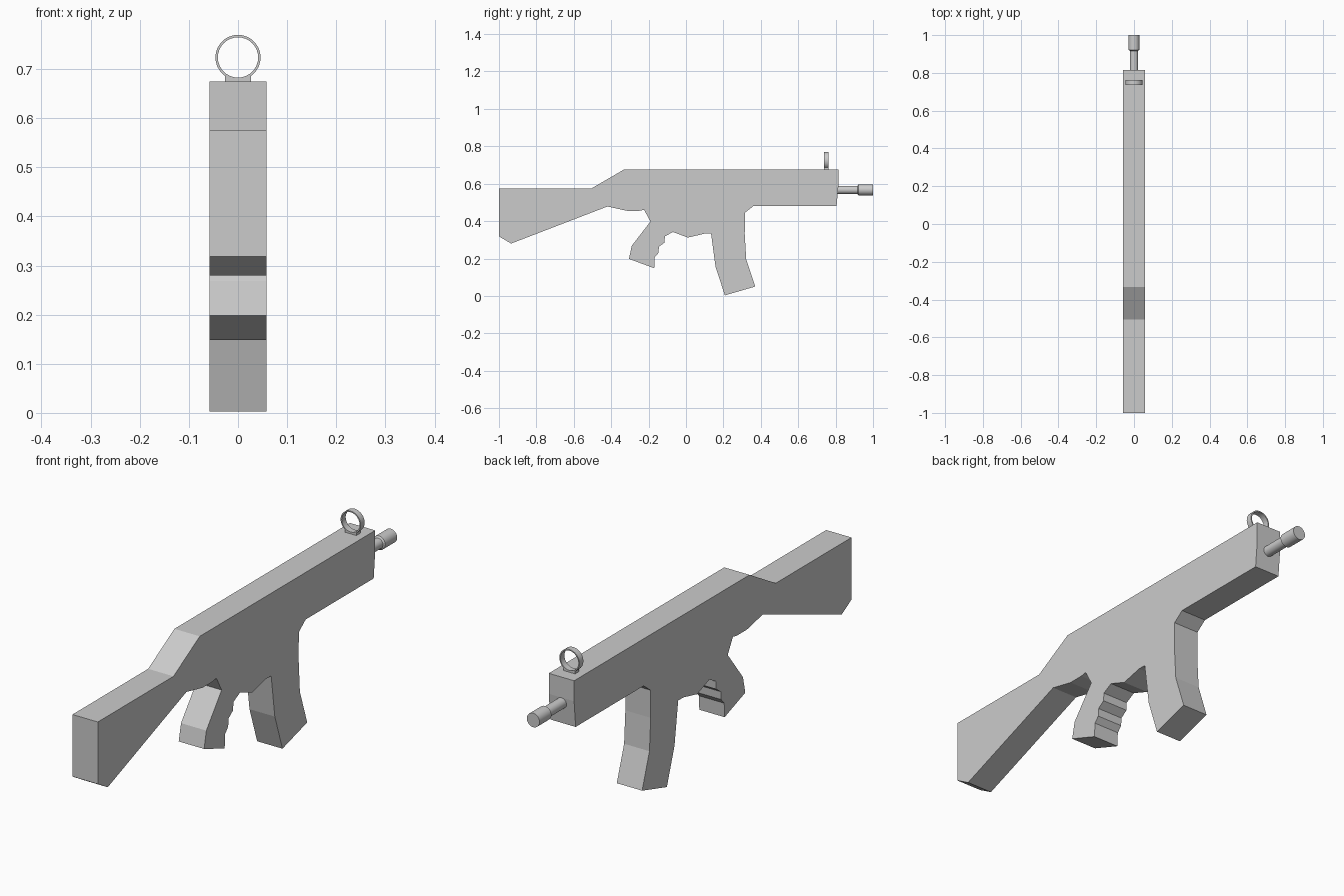
import bpy
import bmesh
import math
from mathutils import Matrix, Vector

if "Cube" in bpy.data.objects:
    bpy.data.objects.remove(bpy.data.objects["Cube"])


def make_object(name, bm):
    bmesh.ops.recalc_face_normals(bm, faces=bm.faces)
    mesh = bpy.data.meshes.new(name)
    bm.to_mesh(mesh)
    bm.free()
    obj = bpy.data.objects.new(name, mesh)
    bpy.context.collection.objects.link(obj)
    return obj


def extrude_profile(name, points, offset):
    """Close a 3D outline into a face and sweep it along offset."""
    bm = bmesh.new()
    face = bm.faces.new([bm.verts.new(p) for p in points])
    swept = bmesh.ops.extrude_face_region(bm, geom=[face], use_keep_orig=True)
    verts = [v for v in swept["geom"] if isinstance(v, bmesh.types.BMVert)]
    bmesh.ops.translate(bm, verts=verts, vec=offset)
    return make_object(name, bm)


def lathe_y(name, profile, z, steps=32):
    """Spin a (radius, y) profile about an axis parallel to y at height z."""
    bm = bmesh.new()
    verts = [bm.verts.new((r, y, z)) for r, y in profile]
    edges = [bm.edges.new(pair) for pair in zip(verts, verts[1:])]
    bmesh.ops.spin(bm, geom=verts + edges, cent=(0, 0, z), axis=(0, 1, 0),
                   angle=math.tau, steps=steps)
    bmesh.ops.remove_doubles(bm, verts=bm.verts, dist=1e-5)
    obj = make_object(name, bm)
    bpy.ops.object.select_all(action='DESELECT')
    obj.select_set(True)
    bpy.context.view_layer.objects.active = obj
    bpy.ops.object.shade_smooth_by_angle(angle=math.radians(30))
    return obj


# Flat body: stock, receiver, magazine and finger-notched grip in one outline
W = 0.058
top_front = [(-1, 0.575), (-0.505, 0.575), (-0.333, 0.675), (0.815, 0.675),
             (0.815, 0.59), (0.805, 0.48), (0.36, 0.48)]
magazine = [(0.315, 0.445), (0.314, 0.33), (0.322, 0.195), (0.37, 0.05),
            (0.208, 0.003), (0.158, 0.155), (0.134, 0.333), (0.10, 0.333)]
grip = [(0.01, 0.312), (-0.07, 0.342), (-0.113, 0.318), (-0.115, 0.285),
        (-0.145, 0.263), (-0.147, 0.23), (-0.167, 0.207), (-0.17, 0.148),
        (-0.305, 0.198), (-0.29, 0.268), (-0.19, 0.398), (-0.224, 0.46)]
stock = [(-0.25, 0.455), (-0.315, 0.455), (-0.42, 0.478),
         (-0.935, 0.28), (-1, 0.318)]
outline = top_front + magazine + grip + stock
extrude_profile("body", [(-W, y, z) for y, z in outline], (2 * W, 0, 0))

# Thin barrel stepping up to a wider muzzle
lathe_y("barrel", [(0, 0.79), (0.022, 0.79), (0.022, 0.917), (0.029, 0.922),
                   (0.029, 1.0), (0, 1.0)], 0.567)

# Ring sight
lathe_y("sight_ring", [(0.041, 0.737), (0.046, 0.737), (0.046, 0.763),
                       (0.041, 0.763), (0.041, 0.737)], 0.7235)

# Sight foot, dished to cradle the ring
foot = [(-0.026, 0.67), (0.026, 0.67), (0.026, 0.686),
        (0.012, 0.681), (-0.012, 0.681), (-0.026, 0.686)]
extrude_profile("sight_foot", [(x, 0.737, z) for x, z in foot], (0, 0.026, 0))
